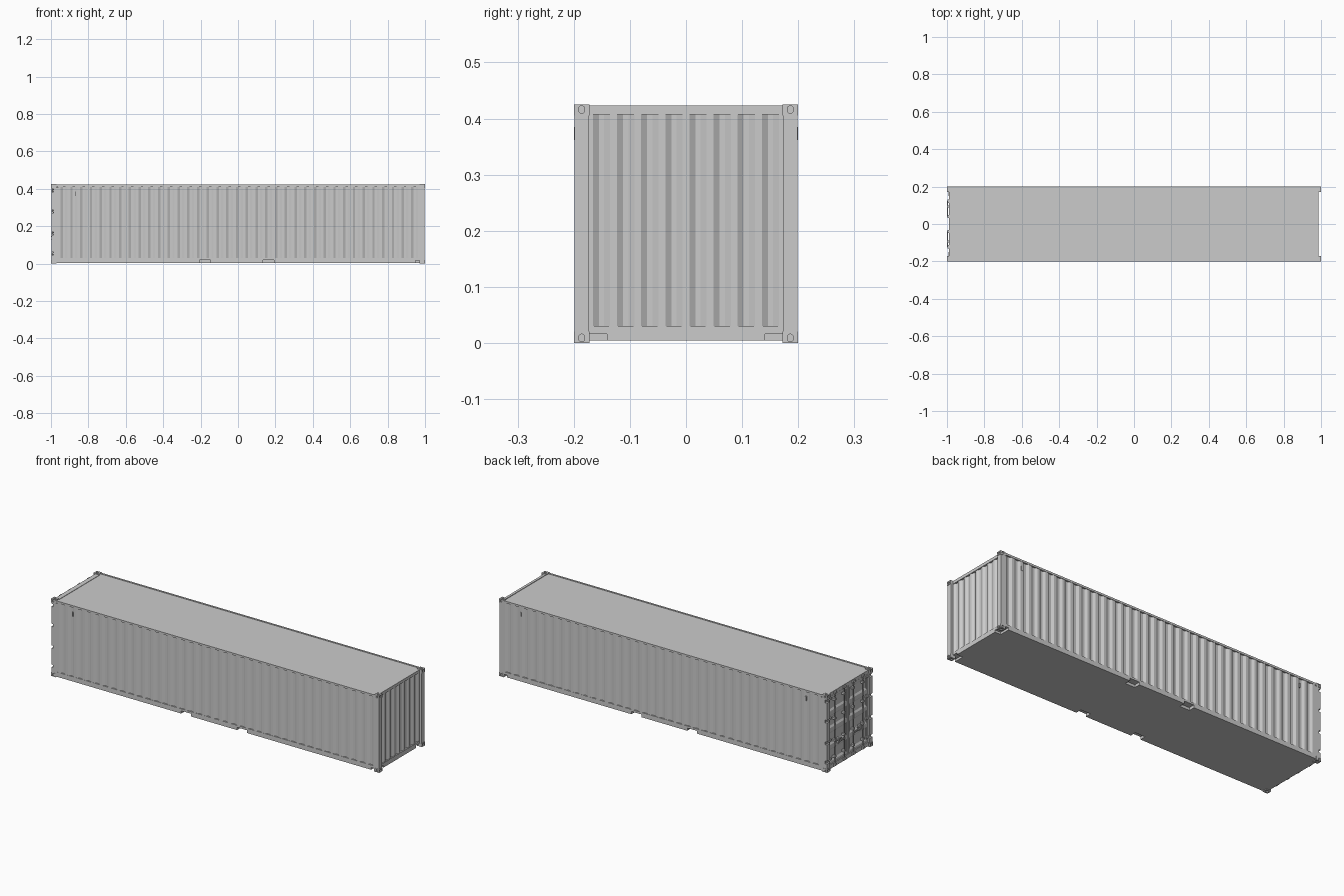
import bpy, bmesh, math
from mathutils import Matrix, Vector

if "Cube" in bpy.data.objects:
    bpy.data.objects.remove(bpy.data.objects["Cube"])

H = 0.425
MID = H / 2


def make(name, bm, loc=(0, 0, 0)):
    bmesh.ops.recalc_face_normals(bm, faces=bm.faces)
    me = bpy.data.meshes.new(name)
    bm.to_mesh(me)
    bm.free()
    ob = bpy.data.objects.new(name, me)
    ob.location = loc
    bpy.context.collection.objects.link(ob)
    return ob


def add_box(bm, x0, x1, y0, y1, z0, z1):
    m = Matrix.Translation(((x0 + x1) / 2, (y0 + y1) / 2, (z0 + z1) / 2)) @ Matrix.Diagonal(
        (x1 - x0, y1 - y0, z1 - z0, 1))
    bmesh.ops.create_cube(bm, size=1, matrix=m)


def boxes(name, items, loc=(0, 0, 0)):
    bm = bmesh.new()
    for b in items:
        add_box(bm, *b)
    return make(name, bm, loc)


def mirror(ob, x=False, y=False, z=False):
    m = ob.modifiers.new("mirror", 'MIRROR')
    m.use_axis = (x, y, z)
    m.use_mirror_merge = False


def cut(ob, cutter):
    m = ob.modifiers.new("cut", 'BOOLEAN')
    m.operation = 'DIFFERENCE'
    m.solver = 'EXACT'
    m.object = cutter
    dg = bpy.context.evaluated_depsgraph_get()
    me = bpy.data.meshes.new_from_object(ob.evaluated_get(dg))
    ob.modifiers.clear()
    ob.data = me
    bpy.data.objects.remove(cutter)


def corrugated(name, a, b, waves, z0, z1, place, margin):
    """Vertical trapezoid corrugation along u in [a, b]; place(u, depth, z) -> point."""
    pitch = (b - a - 2 * margin) / waves
    prof = [(a, 0)]
    for i in range(waves):
        s = a + margin + i * pitch
        prof += [(s + f * pitch, d) for f, d in ((.14, 0), (.39, 1), (.61, 1), (.86, 0))]
    prof.append((b, 0))
    bm = bmesh.new()
    rows = [[bm.verts.new(place(u, d * 0.007, z)) for u, d in prof] for z in (z0, z1)]
    for i in range(len(prof) - 1):
        bm.faces.new((rows[0][i], rows[0][i + 1], rows[1][i + 1], rows[1][i]))
    ob = make(name, bm)
    # face the sheet outwards
    p = ob.data.polygons[0]
    if p.normal.dot(Vector((p.center.x if abs(p.center.x) > .98 else 0, p.center.y if abs(p.center.x) < .98 else 0, 0))) < 0:
        ob.data.flip_normals()
    return ob


# Floor frame with forklift pockets and end notches
base = boxes("floor_frame", [(-.985, .985, -.199, .199, .004, .03)])
pockets = []
for sy in (-1, 1):
    y0, y1 = sorted((sy * .165, sy * .22))
    pockets += [(cx - .03, cx + .03, y0, y1, -.01, .019) for cx in (-.177, .163)]
    y0, y1 = sorted((sy * .141, sy * .22))
    pockets.append((.95, 1.1, y0, y1, -.01, .016))
cut(base, boxes("pocket_cutter", pockets))

# Roof and top side rails
boxes("roof", [(-.985, .985, -.197, .197, .412, .42)])
rail = boxes("top_side_rail", [(-.98, .98, .19, .2, .411, .422)])
mirror(rail, y=True)

# End rails
boxes("front_end_top_rail", [(.972, .986, -.175, .175, .407, .423)])
boxes("front_end_sill", [(.972, .986, -.141, .141, .004, .029)])
boxes("door_header", [(-.99, -.965, -.175, .175, .403, .422)])
boxes("door_sill", [(-.99, -.965, -.175, .175, .004, .026)])

# Corrugated walls
for sy, n in ((-1, "left"), (1, "right")):
    corrugated(n + "_side_wall", -.962, .977, 37, .028, .413,
               lambda u, d, z, s=sy: (u, s * (.1985 - d), z), .006)
corrugated("end_wall", -.175, .175, 8, .027, .41, lambda u, d, z: (.9835 - d, u, z), .003)

# Corner posts
post = boxes("end_corner_post", [(.975, .998, .173, .199, .018, .407)])
mirror(post, y=True)
HINGES = (.055, .16, .28, .39)
dpost = boxes("door_corner_post", [(-.998, -.96, .173, .199, .018, .407)])
cut(dpost, boxes("hinge_cutter", [(-1.1, -.987, .1, .3, z - .008, z + .008) for z in HINGES]))
mirror(dpost, y=True)

# Corner castings with oval holes, mirrored to all eight corners
def add_oval(bm, center, rot, w, h):
    r = bmesh.ops.create_cone(bm, cap_ends=True, segments=16, radius1=w, radius2=w, depth=.012)
    for v in r["verts"]:
        v.co.y += (h - w) * (1 if v.co.y > 1e-5 else -1 if v.co.y < -1e-5 else 0)
        v.co = rot @ v.co + Vector(center)


cast = boxes("corner_castings", [(.97, 1, .172, .2, MID - .02, MID)], (0, 0, MID))
bm = bmesh.new()
add_oval(bm, (1, .186, MID - .009), Matrix.Rotation(math.pi / 2, 3, 'Z') @ Matrix.Rotation(math.pi / 2, 3, 'X'), .0052, .0068)
add_oval(bm, (.985, .2, MID - .009), Matrix.Rotation(math.pi / 2, 3, 'X'), .0052, .0068)
add_oval(bm, (.985, .186, MID), Matrix.Rotation(math.pi / 2, 3, 'Z'), .005, .0085)
cut(cast, make("hole_cutter", bm, (0, 0, MID)))
mirror(cast, True, True, True)

# Door leaf: panel with vertical stepped profile, mirrored to two leaves
bm = bmesh.new()
z0, z1, n = .03, .4, 4
pitch = (z1 - z0) / n
prof = [(z0, 0)]
for i in range(n):
    s = z0 + i * pitch
    prof += [(s + f * pitch, d) for f, d in ((.12, 0), (.22, .006), (.78, .006), (.88, 0))]
prof.append((z1, 0))
vs = [bm.verts.new((-.987 + d, .003, z)) for z, d in prof]
vs += [bm.verts.new((-.97, .003, z1)), bm.verts.new((-.97, .003, z0))]
face = bm.faces.new(vs)
r = bmesh.ops.extrude_face_region(bm, geom=[face])
bmesh.ops.translate(bm, vec=(0, .168, 0), verts=[v for v in r["geom"] if isinstance(v, bmesh.types.BMVert)])
mirror(make("door_leaf", bm), y=True)
frame = boxes("door_leaf_frame", [(-.988, -.972, .002, .014, .028, .402),
                                  (-.988, -.972, .16, .172, .028, .402)])
mirror(frame, y=True)

# Hinges bridging door and post
hinge = boxes("door_hinges", [(-.993, -.984, .15, .192, z - .005, z + .005) for z in HINGES])
mirror(hinge, y=True)

# Locking rods with brackets, cam keepers and handles
bm = bmesh.new()
for y in (.04, .122):
    bmesh.ops.create_cone(bm, cap_ends=True, segments=12, radius1=.0028, radius2=.0028, depth=.402,
                          matrix=Matrix.Translation((-.993, y, .2135)))
rods = make("locking_rods", bm)
for p in rods.data.polygons:
    p.use_smooth = len(p.vertices) == 4
mirror(rods, y=True)
parts = []
for y in (.04, .122):
    parts += [(-.997, -.98, y - .007, y + .007, z - .005, z + .005) for z in (.06, .15, .27, .375)]
    parts += [(-.998, -.985, y - .009, y + .009, z - .006, z + .006) for z in (.015, .412)]
brackets = boxes("rod_brackets", parts)
mirror(brackets, y=True)
handles = boxes("door_handles", [(-.999, -.994, .04, .1, .128, .133), (-.999, -.994, .07, .122, .142, .147),
                                 (-.998, -.984, .088, .1, .124, .151)])
mirror(handles, y=True)

# Small side vents
vent = boxes("side_vents", [(.864, .871, .19, .2, .362, .385)])
mirror(vent, True, True)
